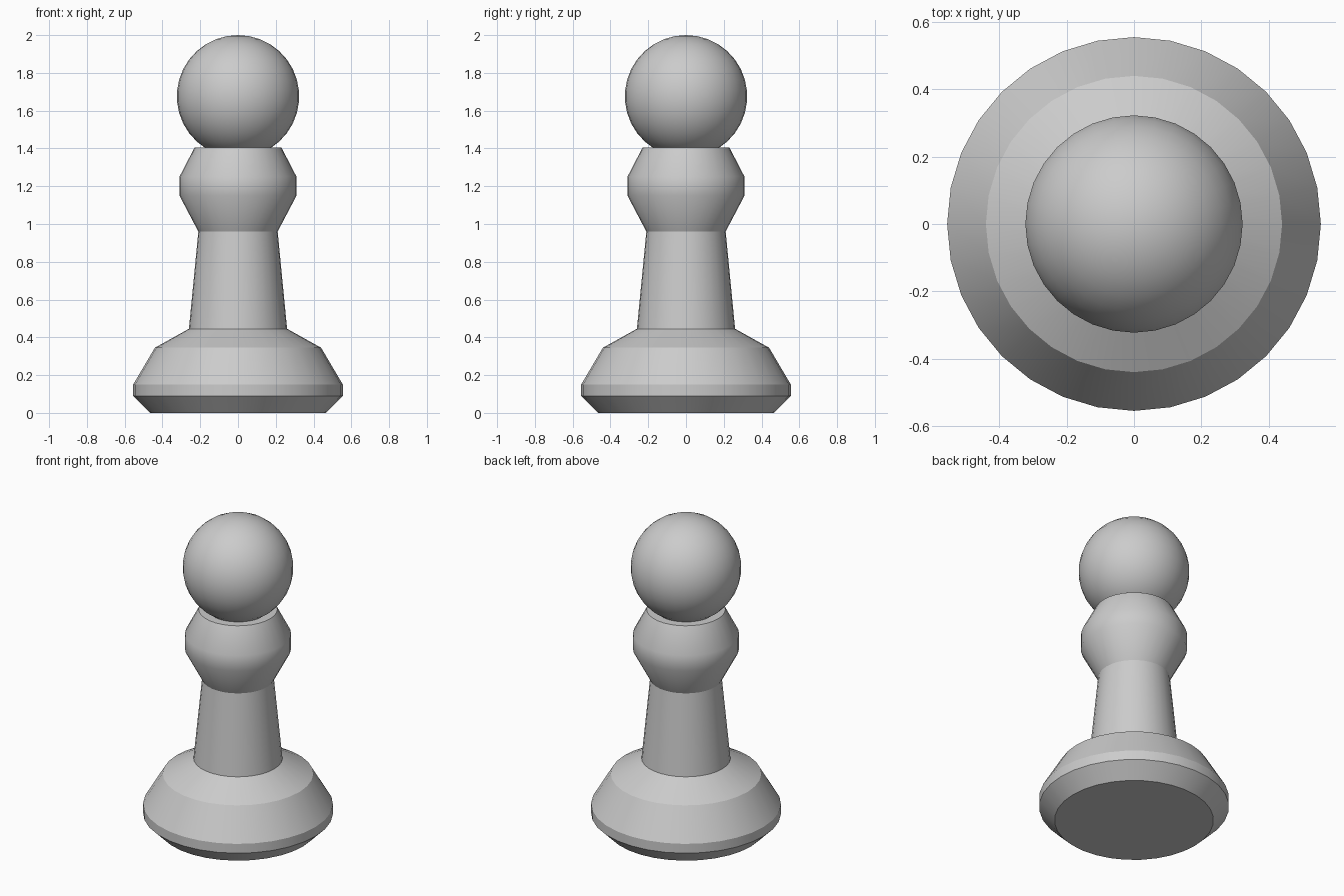
import bpy, bmesh, math

cube = bpy.data.objects.get("Cube")
if cube:
    bpy.data.objects.remove(cube, do_unlink=True)

SIDES = 32

grey = bpy.data.materials.new("light_grey")
grey.use_nodes = True
colour = (0.6, 0.6, 0.6, 1)
grey.diffuse_color = colour
grey.node_tree.nodes["Principled BSDF"].inputs["Base Color"].default_value = colour


def finish(obj, angle):
    obj.data.materials.append(grey)
    bpy.ops.object.select_all(action="DESELECT")
    obj.select_set(True)
    bpy.context.view_layer.objects.active = obj
    bpy.ops.object.shade_smooth_by_angle(angle=math.radians(angle))


def turned(name, profile):
    """Closed solid of revolution from (radius, height) points."""
    bm = bmesh.new()
    rings = []
    for r, z in profile:
        rings.append([bm.verts.new((r * math.cos(a), r * math.sin(a), z))
                      for a in (math.tau * i / SIDES for i in range(SIDES))])
    for low, high in zip(rings, rings[1:]):
        for i in range(SIDES):
            j = (i + 1) % SIDES
            bm.faces.new((low[i], low[j], high[j], high[i]))
    bm.faces.new(rings[0][::-1])
    bm.faces.new(rings[-1])
    mesh = bpy.data.meshes.new(name)
    bm.to_mesh(mesh)
    bm.free()
    obj = bpy.data.objects.new(name, mesh)
    bpy.context.collection.objects.link(obj)
    finish(obj, 29)


# Base, stem and collar turned as one piece
turned("body", [
    (0.465, 0), (0.555, 0.09), (0.555, 0.15),    # foot
    (0.44, 0.345), (0.26, 0.445),                # sloping base
    (0.21, 0.96),                                # stem
    (0.31, 1.15), (0.31, 1.25), (0.23, 1.405),   # collar
])

# Ball on top, sunk slightly into the collar
bpy.ops.mesh.primitive_uv_sphere_add(segments=SIDES, ring_count=17,
                                     radius=0.324, location=(0, 0, 1.676))
ball = bpy.context.object
ball.name = "head_ball"
finish(ball, 29)
